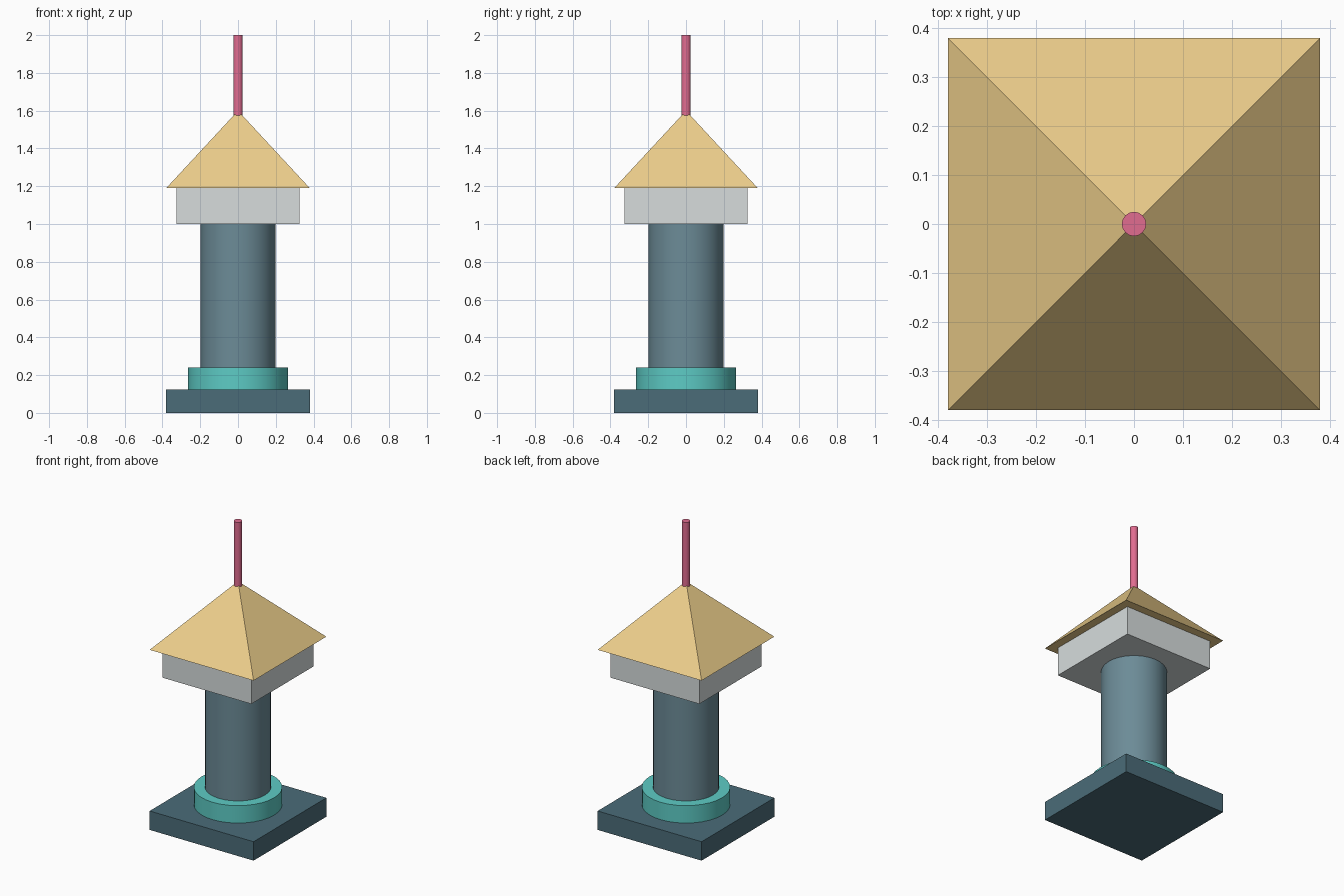
import bpy, math

if "Cube" in bpy.data.objects:
    bpy.data.objects.remove(bpy.data.objects["Cube"])


def finish(name, color, smooth=False):
    ob = bpy.context.object
    ob.name = name
    bpy.ops.object.transform_apply(location=False, rotation=True, scale=True)
    if smooth:
        bpy.ops.object.shade_smooth_by_angle(angle=math.radians(40))
    if color:
        mat = bpy.data.materials.new(name + "_colour")
        mat.diffuse_color = (*color, 1)
        mat.use_nodes = True
        mat.node_tree.nodes["Principled BSDF"].inputs["Base Color"].default_value = mat.diffuse_color
        ob.data.materials.append(mat)
    return ob


def box(name, half, z0, z1, color=None):
    bpy.ops.mesh.primitive_cube_add(size=1, location=(0, 0, (z0 + z1) / 2))
    bpy.context.object.scale = (2 * half, 2 * half, z1 - z0)
    return finish(name, color)


def cylinder(name, radius, z0, z1, sides, color=None):
    bpy.ops.mesh.primitive_cylinder_add(vertices=sides, radius=radius, depth=z1 - z0,
                                        location=(0, 0, (z0 + z1) / 2))
    return finish(name, color, smooth=True)


# Square plinth, round collar and column
box("plinth", 0.38, 0.0, 0.125, (0.07, 0.15, 0.19))
cylinder("collar", 0.265, 0.125, 0.24, 32, (0.11, 0.6, 0.56))
cylinder("column", 0.198, 0.24, 1.0, 32, (0.15, 0.26, 0.31))

# Square lamp head
box("lamp_head", 0.325, 1.0, 1.19, (0.68, 0.72, 0.72))

# Pyramid roof: four-sided cone turned square to the axes
z0, z1 = 1.19, 1.6
bpy.ops.mesh.primitive_cone_add(vertices=4, radius1=0.38 * math.sqrt(2), radius2=0,
                                depth=z1 - z0, location=(0, 0, (z0 + z1) / 2),
                                rotation=(0, 0, math.radians(45)))
finish("roof", (0.85, 0.62, 0.26))

# Finial pole
cylinder("finial_pole", 0.025, 1.57, 2.0, 16, (0.75, 0.15, 0.28))
